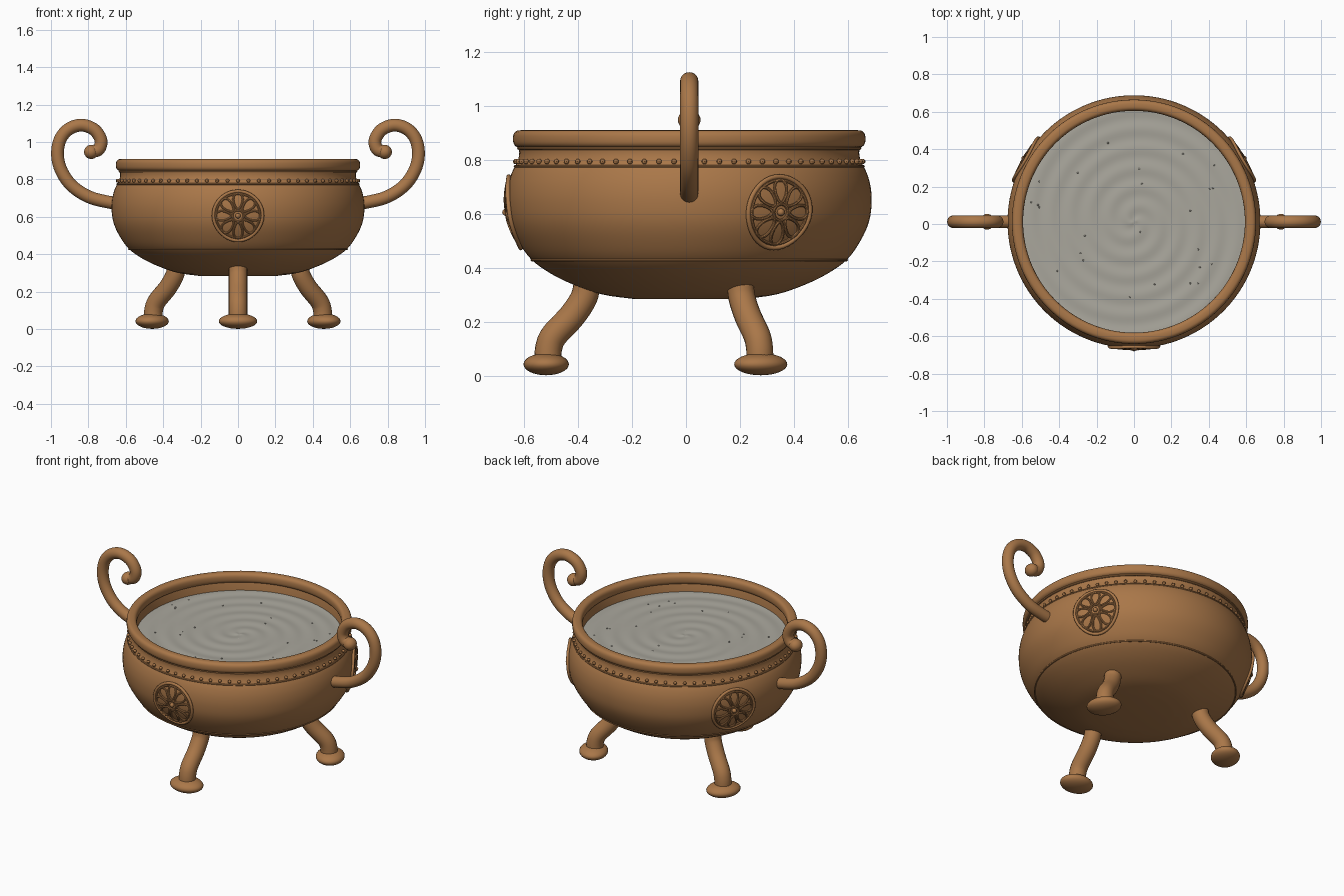
import bpy, bmesh, math, random
from mathutils import Vector, Matrix

if "Cube" in bpy.data.objects:
    bpy.data.objects.remove(bpy.data.objects["Cube"])

random.seed(3)
CY = 0.012  # bowl axis sits slightly behind y = 0


def material(name, col):
    m = bpy.data.materials.new(name)
    m.diffuse_color = (*col, 1)
    m.use_nodes = True
    m.node_tree.nodes["Principled BSDF"].inputs["Base Color"].default_value = m.diffuse_color
    return m


BRONZE = material("bronze", (0.40, 0.185, 0.066))
LIQUID = material("grey_liquid", (0.40, 0.385, 0.335))


def spline(pts, n=6):
    """Catmull-Rom smoothing of a few control points."""
    p = [Vector(q) for q in pts]
    p = [2 * p[0] - p[1]] + p + [2 * p[-1] - p[-2]]
    out = []
    for i in range(1, len(p) - 2):
        a, b, c, d = p[i - 1:i + 3]
        for k in range(n):
            t = k / n
            out.append(0.5 * (2 * b + (c - a) * t + (2 * a - 5 * b + 4 * c - d) * t * t
                              + (3 * b - a - 3 * c + d) * t ** 3))
    return out + [p[-2]]


def finish(bm, name, mat, angle=40):
    bmesh.ops.recalc_face_normals(bm, faces=bm.faces)
    me = bpy.data.meshes.new(name)
    bm.to_mesh(me)
    bm.free()
    return finish_mesh(me, name, mat, angle)


def finish_mesh(me, name, mat, angle=40):
    me.materials.clear()
    me.materials.append(mat)
    ob = bpy.data.objects.new(name, me)
    bpy.context.collection.objects.link(ob)
    bpy.ops.object.select_all(action='DESELECT')
    ob.select_set(True)
    bpy.context.view_layer.objects.active = ob
    bpy.ops.object.shade_smooth_by_angle(angle=math.radians(angle))
    return ob


def lathe(name, prof, mat, closed=False, seg=128):
    bm = bmesh.new()
    rings = []
    for r, z in prof:
        rings.append([bm.verts.new((r * math.cos(2 * math.pi * i / seg),
                                    CY + r * math.sin(2 * math.pi * i / seg), z)) for i in range(seg)])
    pairs = list(zip(rings, rings[1:])) + ([(rings[-1], rings[0])] if closed else [])
    for a, b in pairs:
        for i in range(seg):
            j = (i + 1) % seg
            bm.faces.new((a[i], a[j], b[j], b[i]))
    bmesh.ops.remove_doubles(bm, verts=bm.verts, dist=1e-5)
    return finish(bm, name, mat)


def tubes(name, paths, radius, mat, cyclic=False, res=6):
    """Round tubes along one or more paths, turned into one mesh."""
    cu = bpy.data.curves.new(name + "_path", 'CURVE')
    cu.dimensions = '3D'
    cu.bevel_depth, cu.bevel_resolution, cu.use_fill_caps = radius, res, True
    for pts in paths:
        s = cu.splines.new('POLY')
        s.points.add(len(pts) - 1)
        for q, p in zip(s.points, pts):
            q.co = (*p, 1)
        s.use_cyclic_u = cyclic
    tmp = bpy.data.objects.new(name + "_path", cu)
    bpy.context.collection.objects.link(tmp)
    dg = bpy.context.evaluated_depsgraph_get()
    me = bpy.data.meshes.new_from_object(tmp.evaluated_get(dg))
    bpy.data.objects.remove(tmp)
    return finish_mesh(me, name, mat)


def balls(name, items, mat, seg=10):
    """Ellipsoids: (centre, (sx, sy, sz), z rotation)."""
    bm = bmesh.new()
    for c, s, a in items:
        m = Matrix.Translation(c) @ Matrix.Rotation(a, 4, 'Z') @ Matrix.Diagonal((*s, 1))
        bmesh.ops.create_uvsphere(bm, u_segments=seg, v_segments=max(6, seg // 2), radius=1, matrix=m)
    return finish(bm, name, mat)


def polar(r, a, z):
    return Vector((r * math.cos(a), CY + r * math.sin(a), z))


# Bowl: outer wall, neck and inner wall
wall = spline([(0.2, 0.283), (0.32, 0.30), (0.42, 0.333), (0.51, 0.376), (0.585, 0.43), (0.635, 0.50),
               (0.666, 0.57), (0.676, 0.64), (0.672, 0.70), (0.658, 0.75), (0.638, 0.79), (0.63, 0.82),
               (0.632, 0.85)], 4)
lathe("bowl", [(0, 0.283)] + [tuple(w) for w in wall]
      + [(0.61, 0.86), (0.606, 0.84), (0.598, 0.80), (0.595, 0.76)], BRONZE)


def wall_r(z):
    for a, b in zip(wall, wall[1:]):
        if a[1] <= z <= b[1]:
            return a[0] + (b[0] - a[0]) * (z - a[1]) / max(b[1] - a[1], 1e-6)
    return 0.63


# Rounded rim and thin decorative rings
rim = []
for i in range(32):
    t = 2 * math.pi * i / 32
    c, s = math.cos(t), math.sin(t)
    rim.append((0.623 + 0.03 * math.copysign(abs(c) ** 0.75, c), 0.877 + 0.032 * math.copysign(abs(s) ** 0.75, s)))
lathe("rim", rim, BRONZE, closed=True)
for name, z, t in (("lower_ring", 0.428, 0.005), ("shoulder_ring", 0.775, 0.005), ("neck_ring", 0.843, 0.007)):
    r = wall_r(z)
    lathe(name, [(r + t * math.cos(k * math.pi / 4), z + t * math.sin(k * math.pi / 4)) for k in range(8)],
          BRONZE, closed=True)

# Bead row around the neck
balls("neck_beads", [(polar(0.643, 2 * math.pi * i / 72, 0.793), (0.01,) * 3, 0) for i in range(72)], BRONZE, 8)

# Liquid with faint swirling ripples and small bubbles
bm = bmesh.new()
N, R = 96, 48
rings = []
for j in range(1, R + 1):
    r = 0.6 * j / R
    rings.append([bm.verts.new(polar(r, 2 * math.pi * i / N,
                 0.80 + 0.002 * math.sin(60 * r + 4 * math.pi * i / N))) for i in range(N)])
mid = bm.verts.new((0, CY, 0.80))
for i in range(N):
    bm.faces.new((mid, rings[0][i], rings[0][(i + 1) % N]))
    for a, b in zip(rings, rings[1:]):
        bm.faces.new((a[i], b[i], b[(i + 1) % N], a[(i + 1) % N]))
finish(bm, "liquid", LIQUID)
balls("bubbles", [(polar(0.56 * math.sqrt(random.random()), random.uniform(0, 6.28), 0.80), (0.005, 0.005, 0.004), 0)
                  for _ in range(25)], LIQUID, 8)

# Scroll handles, mirrored left and right
scroll = [(0.62, 0.67), (0.70, 0.68), (0.80, 0.708), (0.89, 0.768), (0.946, 0.85), (0.965, 0.935), (0.95, 1.015),
          (0.903, 1.07), (0.835, 1.09), (0.768, 1.065), (0.733, 1.01), (0.744, 0.962), (0.785, 0.947)]
for side, sx in (("left", -1), ("right", 1)):
    tubes(side + "_handle", [[(sx * p[0], CY, p[1]) for p in spline(scroll, 8)]], 0.034, BRONZE, res=8)
    balls(side + "_handle_tip", [((sx * 0.785, CY, 0.947), (0.038, 0.042, 0.038), 0)], BRONZE, 24)

# Three curved legs with pad feet, and a medallion above each
leg = spline([(0.378, 0.338), (0.392, 0.285), (0.435, 0.22), (0.50, 0.15), (0.52, 0.105), (0.525, 0.05)], 6)
for name, deg in (("front", -90), ("back_right", 30), ("back_left", 150)):
    A = math.radians(deg)
    tubes(name + "_leg", [[polar(p[0], A, p[1]) for p in leg]], 0.05, BRONZE, res=8)
    balls(name + "_foot", [(polar(0.53, A, 0.042), (0.084, 0.103, 0.041), A)], BRONZE, 32)

    def on_bowl(u, v, off=0.006):
        z = 0.605 + v
        return polar(wall_r(z) + off, A + u / 0.676, z)

    def circle(r, n=40):
        return [on_bowl(r * math.cos(2 * math.pi * i / n), r * math.sin(2 * math.pi * i / n)) for i in range(n)]

    petals = []
    for k in range(8):
        t = math.pi / 2 + k * math.pi / 4
        loop = []
        for i in range(20):
            s = 2 * math.pi * i / 20
            x = 0.078 - 0.042 * math.cos(s)
            y = 0.029 * math.sin(s) * (0.85 - 0.25 * math.cos(s))
            loop.append(on_bowl(x * math.cos(t) - y * math.sin(t), x * math.sin(t) + y * math.cos(t)))
        petals.append(loop)
    tubes(name + "_medallion_ring", [circle(0.132)], 0.009, BRONZE, True, 3)
    tubes(name + "_medallion_flower", petals + [circle(0.03, 20), circle(0.118)], 0.0055, BRONZE, True, 2)
    balls(name + "_medallion_center", [(on_bowl(0, 0), (0.014,) * 3, 0)], BRONZE, 12)
